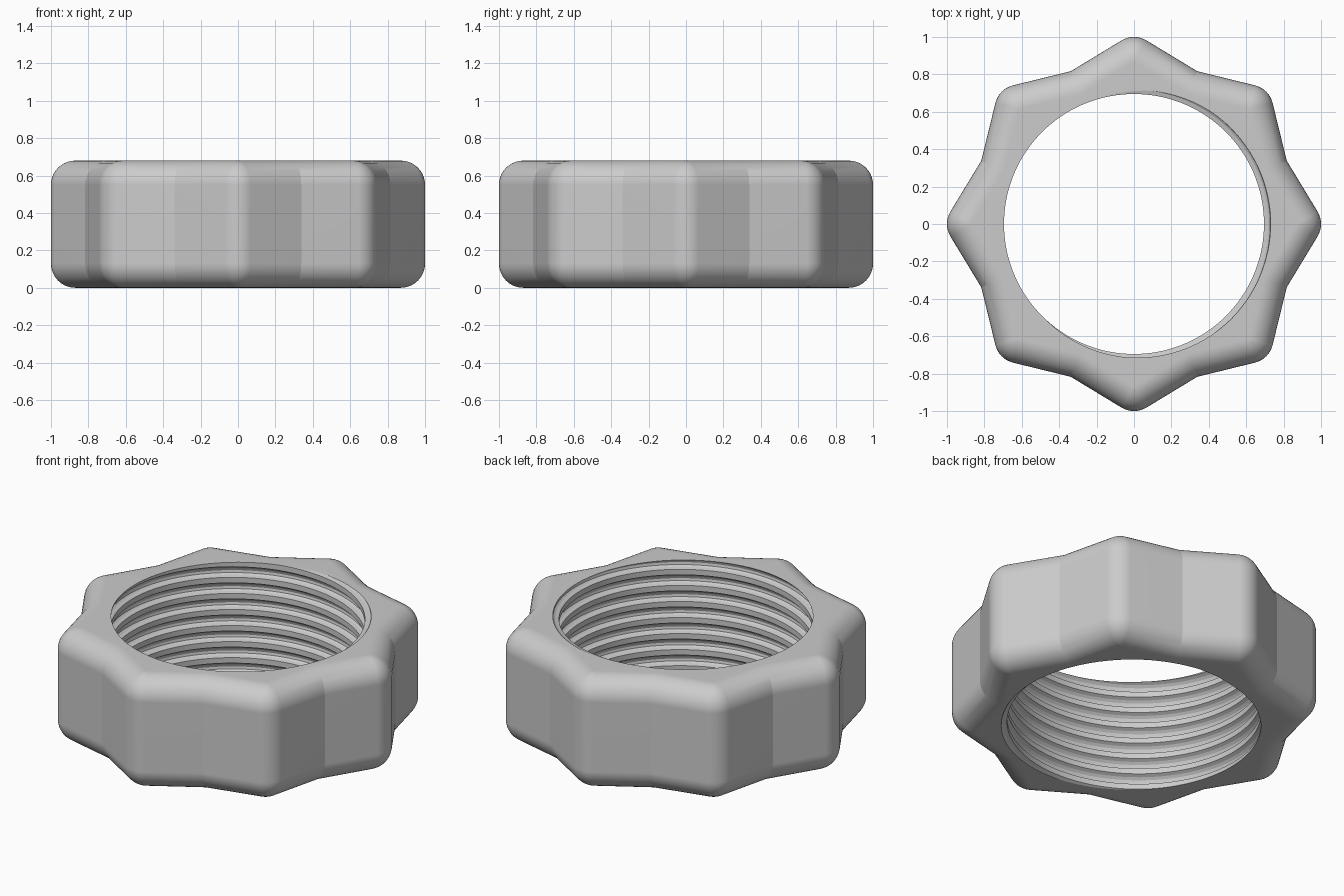
import bpy, bmesh
from math import sin, cos, atan2, radians, pi, tau, floor

cube = bpy.data.objects.get("Cube")
if cube:
    bpy.data.objects.remove(cube)

HEIGHT = 0.68
LOBES = 8
ROUND = 0.13            # radius of the lobe tips and of the rim
NOTCH = 0.884           # distance of the notches from the axis
BORE = 0.695            # inner radius at the thread crests
PITCH = 0.097
COLUMNS = 144
ARC_STEPS, RIM_STEPS = 8, 10
# One turn of thread: (fraction of pitch, groove depth)
THREAD = [(0, 0), (0.06, 0.022), (0.14, 0.033), (0.28, 0.036),
          (0.42, 0.031), (0.55, 0.019), (0.66, 0), (1, 0)]

half = pi / LOBES
lean = atan2(1.02 - NOTCH * cos(half), NOTCH * sin(half))  # edge normal


def outline(inset):
    """Star outline with rounded tips, moved inwards by inset."""
    points = []
    for lobe in range(LOBES):
        mid = 2 * half * lobe
        for i in range(ARC_STEPS + 1):
            a = mid + lean * (2 * i / ARC_STEPS - 1)
            r = ROUND - inset
            points.append(((1 - ROUND) * cos(mid) + r * cos(a),
                           (1 - ROUND) * sin(mid) + r * sin(a)))
        r = NOTCH - inset / cos(lean - half)
        points.append((r * cos(mid + half), r * sin(mid + half)))
    return points


def groove_depth(u):
    u -= floor(u)
    for (u0, d0), (u1, d1) in zip(THREAD, THREAD[1:]):
        if u <= u1:
            return d0 + (d1 - d0) * (u - u0) / (u1 - u0)
    return 0


def add_grid(bm, rows, closed):
    """Join rows of points with quads."""
    rows = [[bm.verts.new(p) for p in row] for row in rows]
    for a, b in zip(rows, rows[1:]):
        n = len(a)
        for i in range(n if closed else n - 1):
            k = (i + 1) % n
            bm.faces.new((a[i], a[k], b[k], b[i]))


bm = bmesh.new()

# Lobed outer wall with rounded upper and lower rims
rim = []
for i in range(RIM_STEPS + 1):
    a = pi / 2 * i / RIM_STEPS
    rim.append((ROUND * (1 - sin(a)), ROUND * (1 - cos(a))))
rim += [(d, HEIGHT - z) for d, z in reversed(rim)]
add_grid(bm, [[(x, y, z) for x, y in outline(d)] for d, z in rim], True)

# Helical thread, cut off at the two end planes
columns = []
turns = int(HEIGHT / PITCH) + 2
for c in range(COLUMNS + 1):
    angle = tau * c / COLUMNS
    phase = (radians(105) - angle) / tau
    column = []
    for turn in range(-turns - 1, 3):
        for u, _ in THREAD[:-1]:
            z = HEIGHT + PITCH * (turn + u - phase)
            z = min(max(z, 0), HEIGHT)
            r = BORE + groove_depth((z - HEIGHT) / PITCH + phase)
            column.append((r * cos(angle), r * sin(angle), z))
    columns.append(column)
add_grid(bm, columns, False)
bmesh.ops.remove_doubles(bm, verts=bm.verts, dist=0.00005)

# Flat end faces between the wall and the bore
for level in (0, HEIGHT):
    edges = [e for e in bm.edges if e.is_boundary
             and all(abs(v.co.z - level) < 0.001 for v in e.verts)]
    bmesh.ops.triangle_fill(bm, edges=edges, use_beauty=True)
bmesh.ops.recalc_face_normals(bm, faces=bm.faces)

mesh = bpy.data.meshes.new("threaded_nut")
bm.to_mesh(mesh)
bm.free()
nut = bpy.data.objects.new("threaded_nut", mesh)
bpy.context.collection.objects.link(nut)

# Plain grey finish
grey = bpy.data.materials.new("mid_grey")
grey.use_nodes = True
colour = (0.6, 0.6, 0.6, 1)
grey.diffuse_color = colour
grey.node_tree.nodes["Principled BSDF"].inputs["Base Color"].default_value = colour
mesh.materials.append(grey)

# Smooth rounding with crisp notches and thread edges
bpy.ops.object.select_all(action="DESELECT")
nut.select_set(True)
bpy.context.view_layer.objects.active = nut
bpy.ops.object.shade_smooth_by_angle(angle=radians(13))
weighted = nut.modifiers.new("even_shading", "WEIGHTED_NORMAL")
weighted.keep_sharp = True
